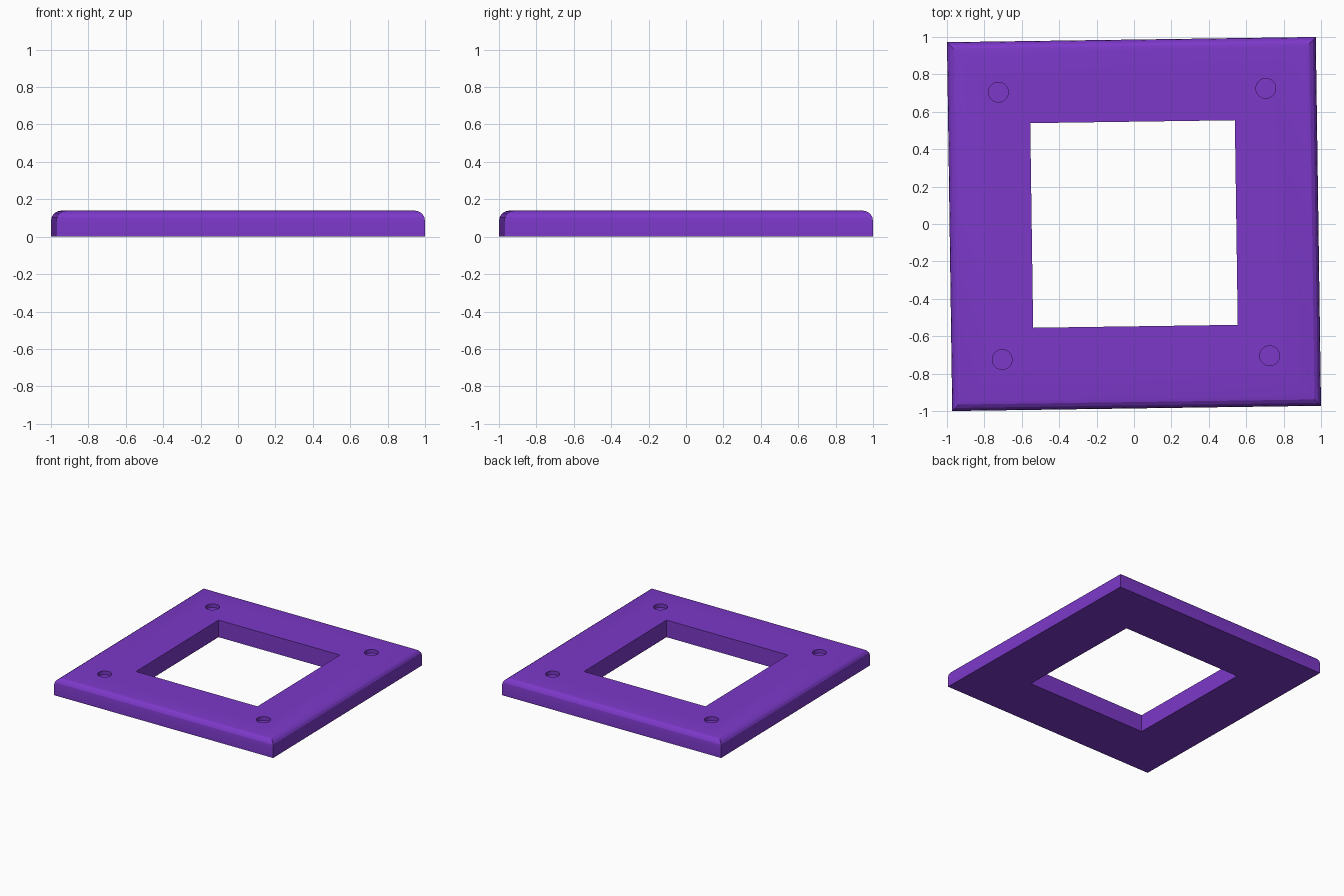
import bpy, bmesh, math
from mathutils import Matrix

if "Cube" in bpy.data.objects:
    bpy.data.objects.remove(bpy.data.objects["Cube"])

H, INNER, THICK = 0.986, 0.547, 0.14
HOLE, HOLE_R, HOLE_DEPTH = 0.715, 0.053, 0.03
TURN = math.atan2(0.014, 0.986)

mat = bpy.data.materials.new("purple")
mat.diffuse_color = (0.2, 0.04, 0.58, 1)
mat.use_nodes = True
mat.node_tree.nodes["Principled BSDF"].inputs["Base Color"].default_value = mat.diffuse_color


def make_object(name, bm):
    bmesh.ops.recalc_face_normals(bm, faces=bm.faces)
    me = bpy.data.meshes.new(name)
    bm.to_mesh(me)
    bm.free()
    ob = bpy.data.objects.new(name, me)
    bpy.context.collection.objects.link(ob)
    me.materials.append(mat)
    ob.rotation_euler.z = TURN
    return ob


# Square frame: four rings of corners joined with quads
bm = bmesh.new()
rings = [[bm.verts.new((sx * r, sy * r, z)) for sx, sy in ((-1, -1), (1, -1), (1, 1), (-1, 1))]
         for r, z in ((H, 0), (H, THICK), (INNER, THICK), (INNER, 0))]
for k in range(4):
    a, b = rings[k], rings[(k + 1) % 4]
    for i in range(4):
        j = (i + 1) % 4
        bm.faces.new((a[i], a[j], b[j], b[i]))

# Rounded outer top edge
top_edges = [bm.edges.get((rings[1][i], rings[1][(i + 1) % 4])) for i in range(4)]
bmesh.ops.bevel(bm, geom=top_edges, offset=0.055, segments=4, profile=0.5,
                affect='EDGES')
frame = make_object("frame_plate", bm)

# Shallow round screw recesses in the corners
bm = bmesh.new()
for sx in (-1, 1):
    for sy in (-1, 1):
        bmesh.ops.create_cone(bm, cap_ends=True, segments=32, radius1=HOLE_R, radius2=HOLE_R,
                              depth=2 * HOLE_DEPTH,
                              matrix=Matrix.Translation((sx * HOLE, sy * HOLE, THICK)))
cutter = make_object("recess_cutter", bm)
cutter.hide_render = True
cutter.hide_set(True)

cut = frame.modifiers.new("recesses", 'BOOLEAN')
cut.operation = 'DIFFERENCE'
cut.solver = 'EXACT'
cut.object = cutter

# Smooth rounding with crisp corners
bpy.context.view_layer.objects.active = frame
frame.select_set(True)
bpy.ops.object.modifier_apply(modifier=cut.name)
bpy.data.objects.remove(cutter)
bpy.ops.object.shade_smooth_by_angle(angle=math.radians(15))
